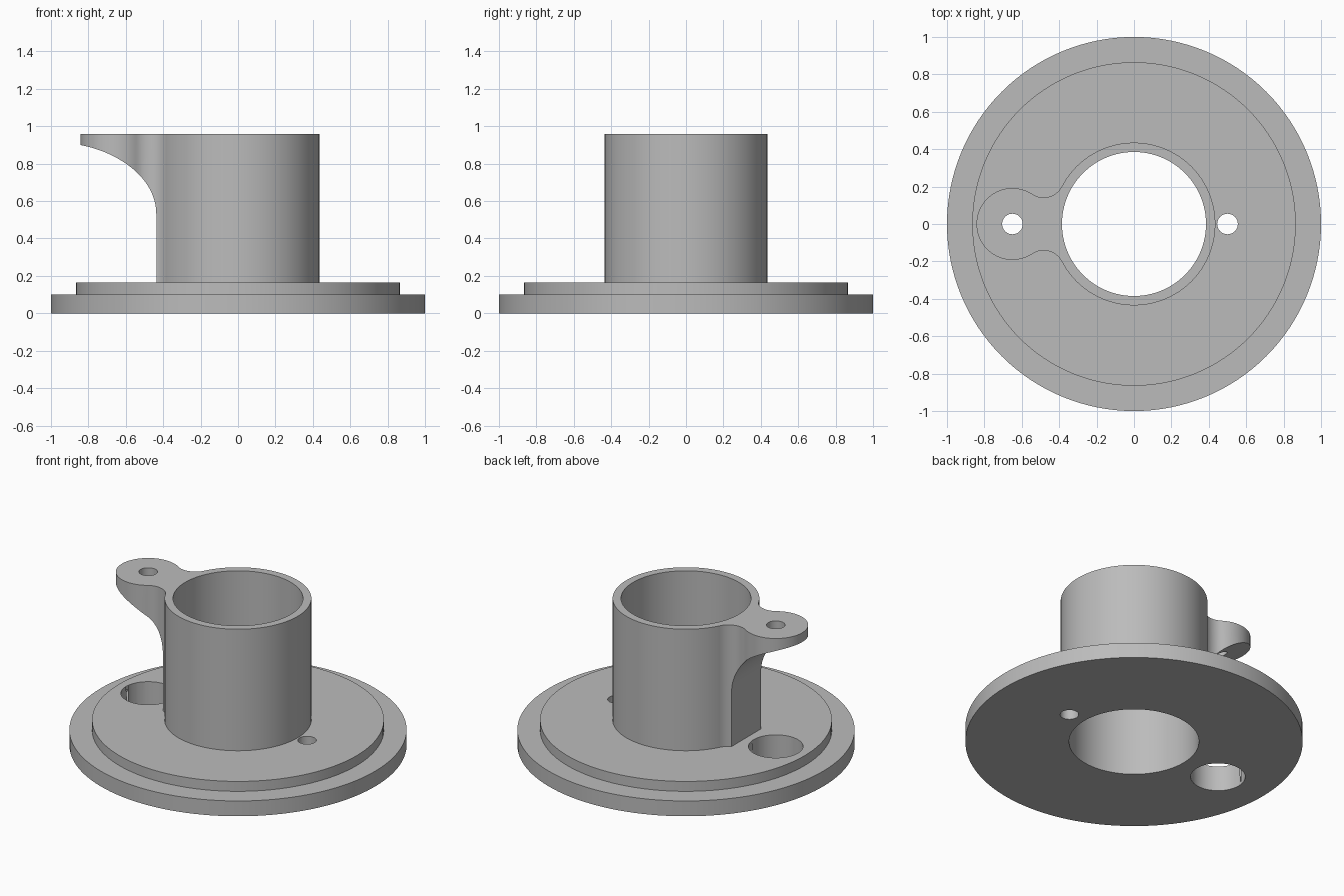
import bpy, bmesh
from math import pi, cos, sin, atan2, sqrt, radians
from mathutils import Vector
from mathutils.geometry import interpolate_bezier

cube = bpy.data.objects.get("Cube")
if cube:
    bpy.data.objects.remove(cube, do_unlink=True)

grey = bpy.data.materials.new("plain grey")
grey.use_nodes = True
colour = (0.5, 0.5, 0.5, 1)
grey.diffuse_color = colour
grey.node_tree.nodes["Principled BSDF"].inputs["Base Color"].default_value = colour

SEGMENTS = 128
TUBE_R, BORE_R, TOP = 0.435, 0.385, 0.96
EAR_X, EAR_R, FILLET_R = -0.65, 0.192, 0.11


def make_object(name, bm):
    bmesh.ops.recalc_face_normals(bm, faces=bm.faces)
    mesh = bpy.data.meshes.new(name)
    bm.to_mesh(mesh)
    bm.free()
    mesh.materials.append(grey)
    obj = bpy.data.objects.new(name, mesh)
    bpy.context.collection.objects.link(obj)
    return obj


def extrude(name, points, offset):
    """Solid made by pushing a closed outline along an offset."""
    bm = bmesh.new()
    face = bm.faces.new([bm.verts.new(p) for p in points])
    result = bmesh.ops.extrude_face_region(bm, geom=[face], use_keep_orig=True)
    verts = [v for v in result["geom"] if isinstance(v, bmesh.types.BMVert)]
    bmesh.ops.translate(bm, verts=verts, vec=offset)
    return make_object(name, bm)


def lathe(name, profile):
    """Ring of radius and height pairs turned about the z axis."""
    bm = bmesh.new()
    rings = [[bm.verts.new((r * cos(2 * pi * i / SEGMENTS), r * sin(2 * pi * i / SEGMENTS), z))
              for i in range(SEGMENTS)] for r, z in profile]
    for a, b in zip(rings, rings[1:] + rings[:1]):
        for i in range(SEGMENTS):
            j = (i + 1) % SEGMENTS
            bm.faces.new((a[i], a[j], b[j], b[i]))
    return make_object(name, bm)


def arc(cx, cy, r, start, end, steps):
    return [(cx + r * cos(start + (end - start) * i / steps),
             cy + r * sin(start + (end - start) * i / steps)) for i in range(steps + 1)]


def boolean(target, tool, operation):
    mod = target.modifiers.new(operation.title(), 'BOOLEAN')
    mod.operation, mod.object, mod.solver = operation, tool, 'EXACT'
    bpy.context.view_layer.objects.active = target
    bpy.ops.object.modifier_apply(modifier=mod.name)
    bpy.data.objects.remove(tool, do_unlink=True)


def drill(target, x, radius, low, high):
    circle = arc(x, 0, radius, 0, 2 * pi, 48)[:-1]
    tool = extrude("drill", [(px, py, low) for px, py in circle], (0, 0, high - low))
    boolean(target, tool, 'DIFFERENCE')


# Stepped flange and hollow tube
body = lathe("flanged_tube", [(BORE_R, 0), (1, 0), (1, 0.1), (0.865, 0.1), (0.865, 0.165),
                              (TUBE_R, 0.165), (TUBE_R, TOP), (BORE_R, TOP)])

# Ear outline: round end, filleted necks, and a root buried in the tube wall
near, far = TUBE_R + FILLET_R, EAR_R + FILLET_R
fx = (near**2 - far**2 + EAR_X**2) / (2 * EAR_X)
fy = sqrt(near**2 - fx**2)
ear_angle = atan2(fy, fx - EAR_X)
to_ear = atan2(-fy, EAR_X - fx)
to_tube = atan2(-fy, -fx)
root_angle = atan2(fy, fx)
neck = arc(fx, fy, FILLET_R, to_ear, to_tube, 20)
outline = arc(EAR_X, 0, EAR_R, ear_angle, 2 * pi - ear_angle, 64)
outline += [(x, -y) for x, y in neck[1:]]
outline += arc(0, 0, 0.41, 2 * pi - root_angle, root_angle, 12)
outline += neck[:0:-1]
ear = extrude("ear_bracket", [(x, y, 0.13) for x, y in outline], (0, 0, TOP - 0.13))

# Curved underside of the ear, running into a flat web face
WEB_X = -0.437
curve = interpolate_bezier(Vector((-0.845, 0.9, 0)), Vector((-0.65, 0.865, 0)),
                           Vector((WEB_X, 0.73, 0)), Vector((WEB_X, 0.53, 0)), 32)
profile = [(-1, 0.925)] + [(p.x, p.y) for p in curve] + [(WEB_X, 0), (-1, 0)]
cutter = extrude("underside_cutter", [(x, -0.5, z) for x, z in profile], (0, 1, 0))
boolean(ear, cutter, 'DIFFERENCE')
boolean(body, ear, 'UNION')

# Ear hole, wide clearance hole below it, and small flange hole
drill(body, EAR_X, 0.055, 0.6, 1.2)
drill(body, EAR_X, 0.162, -0.2, 0.4)
drill(body, 0.5, 0.055, -0.2, 0.4)

bpy.ops.object.select_all(action='DESELECT')
body.select_set(True)
bpy.context.view_layer.objects.active = body
bpy.ops.object.shade_smooth_by_angle(angle=radians(30))
